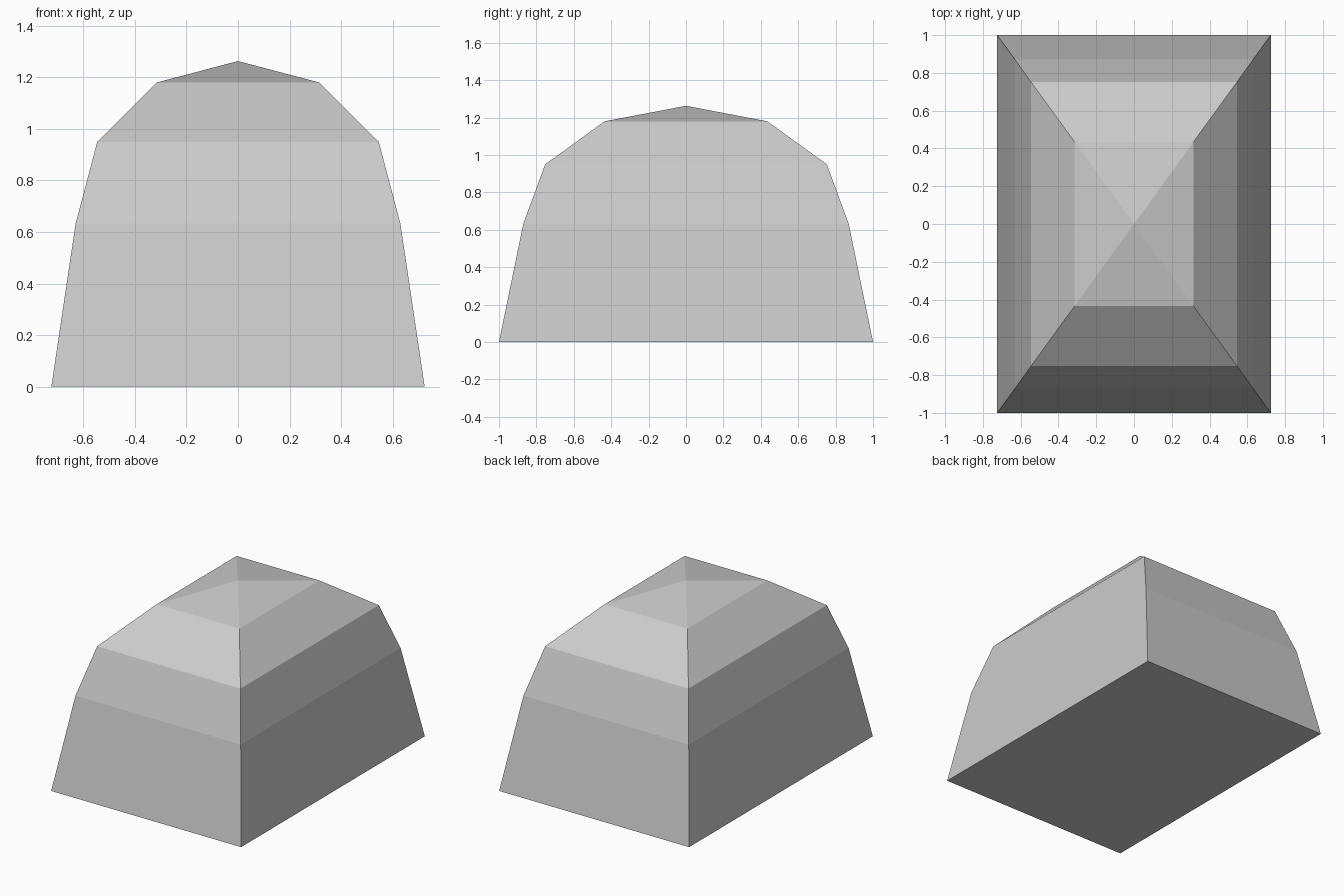
import bpy, bmesh

if "Cube" in bpy.data.objects:
    bpy.data.objects.remove(bpy.data.objects["Cube"])

# Plain grey surface
grey = bpy.data.materials.new("plain grey")
grey.diffuse_color = (0.6, 0.6, 0.6, 1)
grey.use_nodes = True
grey.node_tree.nodes["Principled BSDF"].inputs["Base Color"].default_value = grey.diffuse_color

# Tiers of the dome: half width, half depth, height
TIERS = [(0.724, 1.0, 0.0), (0.63, 0.87, 0.632), (0.546, 0.753, 0.95), (0.315, 0.435, 1.18)]
PEAK = 1.263

bm = bmesh.new()
rings = [[bm.verts.new((sx * w, sy * d, z)) for sx, sy in ((-1, -1), (1, -1), (1, 1), (-1, 1))]
         for w, d, z in TIERS]

# Sloped walls between neighbouring tiers
for low, high in zip(rings, rings[1:]):
    for i in range(4):
        j = (i + 1) % 4
        bm.faces.new((low[i], low[j], high[j], high[i]))

# Pyramid cap and flat base
peak = bm.verts.new((0, 0, PEAK))
for i in range(4):
    bm.faces.new((rings[-1][i], rings[-1][(i + 1) % 4], peak))
bm.faces.new(rings[0][::-1])
bmesh.ops.recalc_face_normals(bm, faces=bm.faces)

mesh = bpy.data.meshes.new("faceted_dome")
bm.to_mesh(mesh)
bm.free()
mesh.materials.append(grey)
bpy.context.collection.objects.link(bpy.data.objects.new("faceted_dome", mesh))
